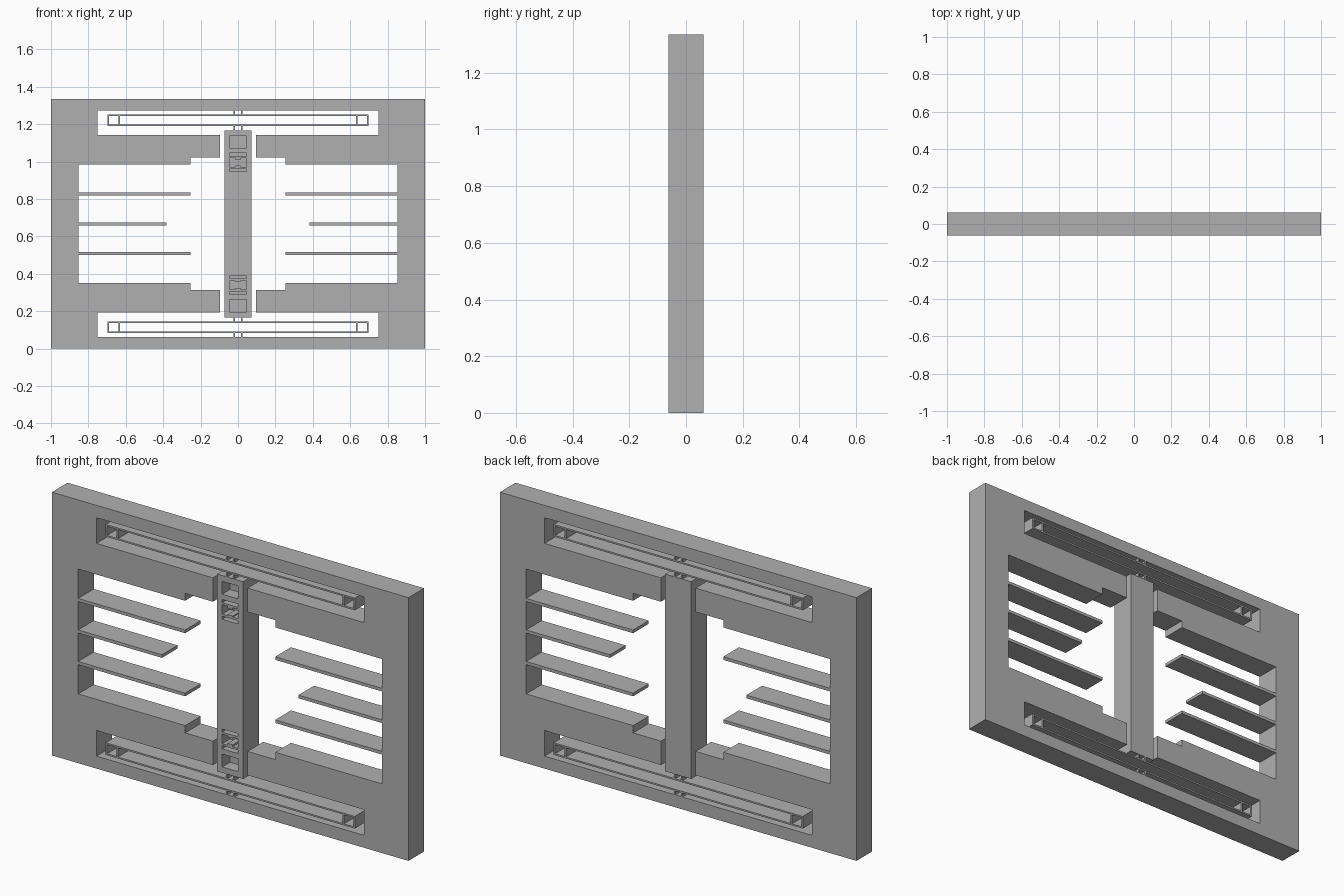
import bpy
import bmesh

HALF_DEPTH = 0.0625
HEIGHT = 1.335
MID = HEIGHT / 2

if "Cube" in bpy.data.objects:
    bpy.data.objects.remove(bpy.data.objects["Cube"])

grey = bpy.data.materials.new("plain_grey")
grey.use_nodes = True
grey.diffuse_color = (0.435, 0.435, 0.435, 1)
grey.node_tree.nodes["Principled BSDF"].inputs["Base Color"].default_value = grey.diffuse_color


def rect(x0, x1, z0, z1):
    return [(x0, z0), (x1, z0), (x1, z1), (x0, z1)]


def flip(loop):
    """Mirror an outline top to bottom."""
    return [(x, HEIGHT - z) for x, z in loop]


def plate(name, loops, y0=-HALF_DEPTH, y1=HALF_DEPTH):
    """Extrude an outline, with any holes after it, from y0 to y1."""
    bm = bmesh.new()
    for loop in loops:
        verts = [bm.verts.new((x, y0, z)) for x, z in loop]
        for a, b in zip(verts, verts[1:] + verts[:1]):
            bm.edges.new((a, b))
    bmesh.ops.triangle_fill(bm, use_beauty=True, edges=bm.edges[:])
    grown = bmesh.ops.extrude_face_region(bm, geom=bm.faces[:], use_keep_orig=True)
    moved = [g for g in grown["geom"] if isinstance(g, bmesh.types.BMVert)]
    bmesh.ops.translate(bm, verts=moved, vec=(0, y1 - y0, 0))
    bmesh.ops.recalc_face_normals(bm, faces=bm.faces[:])
    mesh = bpy.data.meshes.new(name)
    bm.to_mesh(mesh)
    bm.free()
    mesh.materials.append(grey)
    obj = bpy.data.objects.new(name, mesh)
    bpy.context.collection.objects.link(obj)
    return obj


# Outer frame: one stepped opening with comb fingers reaching inwards
INNER = 0.853
upper = [(0.75, 1.272), (0.75, 1.142), (0.097, 1.142), (0.097, 1.021),
         (0.253, 1.021), (0.253, 0.984), (INNER, 0.984)]
fingers = []
for offset, tip in ((0.16, 0.253), (0, 0.383), (-0.16, 0.253)):
    top, bottom = MID + offset + 0.008, MID + offset - 0.008
    fingers += [(INNER, top), (tip, top), (tip, bottom), (INNER, bottom)]
right_side = upper + fingers + flip(upper)[::-1]
opening = right_side + [(-x, z) for x, z in right_side[::-1]]
plate("frame", [rect(-1, 1, 0, HEIGHT), opening])

# Folded springs and the thin tethers that hold them
WALL = 0.008
END, RIB, LOW, HIGH = 0.699, 0.634, 1.19, 1.252
for side in ("upper", "lower"):
    place = flip if side == "lower" else list
    z0, z1 = LOW + WALL, HIGH - WALL
    plate(side + "_spring", [place(loop) for loop in (
        rect(-END, END, LOW, HIGH),
        rect(-RIB + WALL / 2, RIB - WALL / 2, z0, z1),
        rect(RIB + WALL / 2, END - WALL, z0, z1),
        rect(-END + WALL, -RIB - WALL / 2, z0, z1))])
    for label, x in (("left", 0.02), ("right", -0.02)):
        for part, a, b in (("outer", HIGH, 1.272), ("inner", 1.168, LOW)):
            plate(f"{side}_{label}_{part}_tether",
                  [place(rect(x - WALL / 2, x + WALL / 2, a, b))])

# Central shuttle with shallow pockets cut into the front near both ends
shuttle = plate("shuttle", [rect(-0.073, 0.073, MID - 0.5, MID + 0.5)])
W = 0.045
T = 0.014
pockets = [
    rect(-W, W, 1.073, 1.138),
    rect(-W, W, 1.03, 1.046),
    [(-W, 0.972), (-T, 0.972), (-T, 0.978), (T, 0.978), (T, 0.972), (W, 0.972),
     (W, 1.02), (T, 1.02), (T, 1.01), (-T, 1.01), (-T, 1.02), (-W, 1.02)],
    rect(-W, W, 0.946, 0.961),
]
for loop in pockets:
    for place in (list, flip):
        cutter = plate("pocket_cutter", [place(loop)], -0.1, 0.0)
        cutter.hide_render = True
        cut = shuttle.modifiers.new("pocket", "BOOLEAN")
        cut.operation = "DIFFERENCE"
        cut.solver = "EXACT"
        cut.object = cutter
        bpy.context.view_layer.objects.active = shuttle
        bpy.ops.object.modifier_apply(modifier=cut.name)
        bpy.data.objects.remove(cutter)
